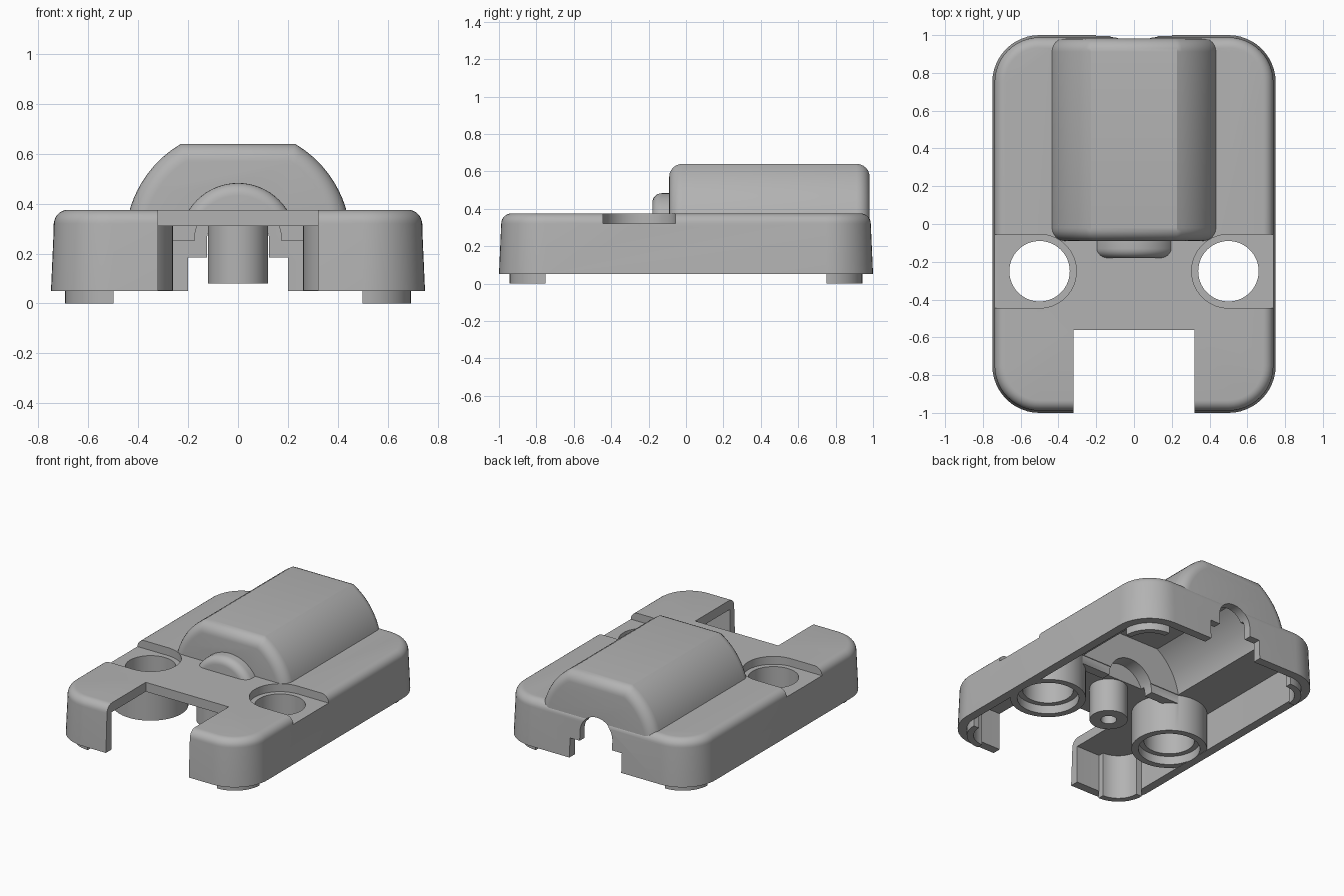
import bpy, bmesh
from math import sin, cos, acos, pi, radians

cube = bpy.data.objects.get("Cube")
if cube:
    bpy.data.objects.remove(cube, do_unlink=True)

grey = bpy.data.materials.new("plain grey plastic")
grey.use_nodes = True
GREY = (0.45, 0.45, 0.45, 1)
grey.diffuse_color = GREY
grey.node_tree.nodes["Principled BSDF"].inputs["Base Color"].default_value = GREY


def loft(name, rings):
    """Skin a list of closed rings and cap both ends."""
    bm = bmesh.new()
    rows = [[bm.verts.new(p) for p in ring] for ring in rings]
    n = len(rows[0])
    for a, b in zip(rows, rows[1:]):
        for i in range(n):
            j = (i + 1) % n
            bm.faces.new((a[i], a[j], b[j], b[i]))
    bm.faces.new(rows[0])
    bm.faces.new(rows[-1])
    bmesh.ops.recalc_face_normals(bm, faces=bm.faces)
    mesh = bpy.data.meshes.new(name)
    bm.to_mesh(mesh)
    bm.free()
    mesh.materials.append(grey)
    ob = bpy.data.objects.new(name, mesh)
    bpy.context.collection.objects.link(ob)
    return ob


def prism(name, points, z0, z1):
    return loft(name, [[(x, y, z) for x, y in points] for z in (z0, z1)])


def box(name, x0, x1, y0, y1, z0, z1):
    return prism(name, [(x0, y0), (x1, y0), (x1, y1), (x0, y1)], z0, z1)


def arc(cx, cy, r, a0, a1, n):
    return [(cx + r * cos(a0 + (a1 - a0) * i / n),
             cy + r * sin(a0 + (a1 - a0) * i / n)) for i in range(n + 1)]


def disc(name, cx, cy, r, z0, z1):
    return prism(name, arc(cx, cy, r, 0, 2 * pi, 56)[:-1], z0, z1)


def combine(ob, other, operation):
    """Apply a boolean and remove the helper."""
    mod = ob.modifiers.new("cut", "BOOLEAN")
    mod.operation = operation
    mod.solver = "EXACT"
    mod.object = other
    bpy.context.view_layer.objects.active = ob
    bpy.ops.object.modifier_apply(modifier=mod.name)
    bpy.data.objects.remove(other, do_unlink=True)


def add(ob, other):
    combine(ob, other, "UNION")


def cut(ob, other):
    combine(ob, other, "DIFFERENCE")


def slab_ring(inset, z):
    """Rounded rectangle with its corner arcs shrinking with the inset."""
    pts = []
    for k, (sx, sy) in enumerate(((1, 1), (-1, 1), (-1, -1), (1, -1))):
        pts += arc(sx * 0.5, sy * 0.75, 0.25 - inset, k * pi / 2, (k + 1) * pi / 2, 12)
    return [(x, y, z) for x, y in pts]


AXIS = 0.25


def dome_ring(r, flat, y):
    """Half round section around the motor axis, cut flat at the top."""
    lean = acos(min(1, (flat - AXIS) / r))
    right = arc(0, AXIS, r, 0, pi / 2 - lean, 16)
    left = [(-x, z) for x, z in reversed(right)]
    if lean == 0:
        left = left[1:]
    return [(x, y, z) for x, z in right + left]


def dome(name, r, flat, y0, y1, fillet):
    """Half round body along y with rounded ends."""
    steps = [i * pi / 12 for i in range(7)] if fillet else [pi / 2]
    ends = [(fillet * (1 - sin(t)), fillet * (1 - cos(t))) for t in steps]
    rings = [dome_ring(r - i, flat - i, y0 + d) for i, d in ends]
    rings += [dome_ring(r - i, flat - i, y1 - d) for i, d in reversed(ends)]
    return loft(name, rings)


# Outer body with a slight draft and a rounded top edge
rings = [slab_ring(0, 0.05)]
for i in range(8):
    t = i * pi / 14
    rings.append(slab_ring(0.012 + 0.055 * (1 - cos(t)), 0.32 + 0.055 * sin(t)))
shell = loft("housing_shell", rings)

# Motor hump and bearing nose
add(shell, dome("hump", 0.452, 0.64, -0.09, 0.982, 0.07))
add(shell, dome("nose", 0.233, 0.9, -0.18, 0.1, 0.05))

# Hollow inside
cut(shell, loft("cavity", [slab_ring(0.06, -0.1), slab_ring(0.06, 0.31)]))
cut(shell, dome("hump_cavity", 0.395, 0.58, -0.03, 0.92, 0))

# Bearing rib and screw hole bosses
add(shell, box("rib", -0.4, 0.4, -0.1, -0.035, 0.25, 0.35))
cut(shell, dome("nose_cavity", 0.175, 0.9, -0.125, 0.05, 0))
for s in (1, -1):
    add(shell, disc("boss", s * 0.5, -0.25, 0.239, 0.052, 0.35))
    cut(shell, disc("counterbore", s * 0.5, -0.25, 0.195, -0.1, 0.11))
    cut(shell, disc("hole", s * 0.5, -0.25, 0.16, 0, 0.6))
    # Recess on top that runs out through the side
    half = arc(0.5, -0.25, 0.195, pi / 2, 3 * pi / 2, 28)
    half += [(0.9, -0.445), (0.9, -0.055)]
    cut(shell, prism("recess", [(s * x, y) for x, y in half], 0.32, 0.6))

# Front notch and stepped rear shaft opening
cut(shell, box("notch", -0.32, 0.32, -1.2, -0.56, -0.1, 0.6))
cut(shell, box("rear_slot", -0.2, 0.2, 0.85, 1.2, -0.1, 0.185))
arch = arc(0, AXIS, 0.125, 0, pi, 24) + [(-0.125, 0.1), (0.125, 0.1)]
cut(shell, loft("rear_arch", [[(x, y, z) for x, z in arch] for y in (0.85, 1.2)]))

# Central screw pillar
pillar = disc("screw_pillar", 0, -0.25, 0.12, 0.08, 0.34)
cut(pillar, disc("pilot_hole", 0, -0.25, 0.05, 0, 0.28))

# Locating lips in the four corners
parts = [shell, pillar]
for sx, side in ((1, "left"), (-1, "right")):
    for sy, end in ((1, "rear"), (-1, "front")):
        outline = arc(0.5, 0.75, 0.193, 0, pi / 2, 12) + arc(0.5, 0.75, 0.15, pi / 2, 0, 12)
        pts = [(sx * x, sy * y) for x, y in outline]
        parts.append(prism(f"{end}_{side}_lip", pts, 0, 0.33))

# Smooth curved faces, keep real edges sharp
bpy.ops.object.select_all(action="DESELECT")
for ob in parts:
    ob.data.materials.clear()
    ob.data.materials.append(grey)
    ob.select_set(True)
bpy.context.view_layer.objects.active = shell
bpy.ops.object.shade_smooth_by_angle(angle=radians(30))
